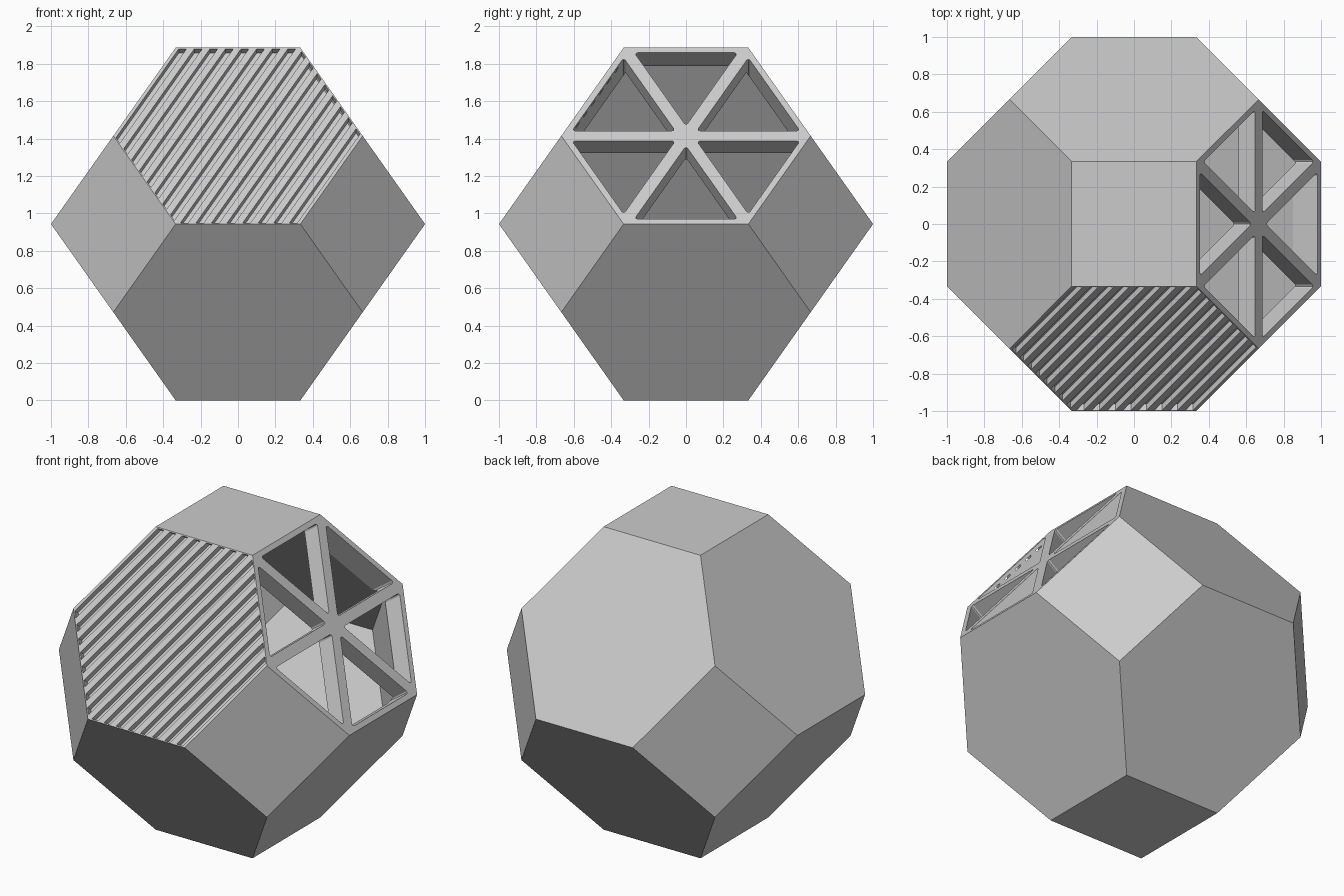
import bpy, bmesh
from math import sqrt, sin, cos, pi
from mathutils import Vector

if "Cube" in bpy.data.objects:
    bpy.data.objects.remove(bpy.data.objects["Cube"])

A = 2 / 3                    # edge length of the truncated octahedron
H = A * sqrt(2)              # half height
C = Vector((0, 0, H))


def to_object(bm, name):
    bmesh.ops.recalc_face_normals(bm, faces=bm.faces[:])
    me = bpy.data.meshes.new(name)
    bm.to_mesh(me)
    bm.free()
    ob = bpy.data.objects.new(name, me)
    bpy.context.collection.objects.link(ob)
    return ob


def solid(scale, cut=None):
    """Truncated octahedron as a hull, optionally trimmed by a plane."""
    pts = []
    for s in (-1, 1):
        for a in (-1, 1):
            for b in (-1, 1):
                pts += [(a / 3, b / 3, s * H), (a * A, b * A, s * H / 2)]
                if s == 1:
                    pts += [(a / 3, b, 0), (a, b / 3, 0)]
    bm = bmesh.new()
    for p in pts:
        bm.verts.new(C + Vector(p) * scale)
    bmesh.ops.convex_hull(bm, input=bm.verts[:])
    bmesh.ops.dissolve_limit(bm, angle_limit=0.01, verts=bm.verts[:], edges=bm.edges[:])
    if cut:
        geom = bm.verts[:] + bm.edges[:] + bm.faces[:]
        bmesh.ops.bisect_plane(bm, geom=geom, plane_co=cut[0], plane_no=cut[1], clear_outer=True)
        bmesh.ops.holes_fill(bm, edges=[e for e in bm.edges if e.is_boundary])
    return bm


def prisms(polys, centre, u, v, n, depth, name):
    """One cutter mesh made of prisms sunk into a face."""
    bm = bmesh.new()
    for poly in polys:
        rings = [[bm.verts.new(centre + u * x + v * y + n * h) for x, y in poly]
                 for h in (0.03, -depth)]
        k = len(poly)
        bm.faces.new(rings[0])
        bm.faces.new(rings[1][::-1])
        for i in range(k):
            j = (i + 1) % k
            bm.faces.new((rings[0][j], rings[0][i], rings[1][i], rings[1][j]))
    return to_object(bm, name)


def subtract(ob, cutter):
    m = ob.modifiers.new("cut", 'BOOLEAN')
    m.operation = 'DIFFERENCE'
    m.solver = 'EXACT'
    m.object = cutter
    bpy.context.view_layer.objects.active = ob
    bpy.ops.object.modifier_apply(modifier=m.name)
    bpy.data.objects.remove(cutter)


c, s = sqrt(2 / 3), sqrt(1 / 3)

# right upper face frame, and front upper face frame
r_c, r_n = Vector((A, 0, 1.5 * H)), Vector((c, 0, s))
r_u, r_v = Vector((0, 1, 0)), Vector((-s, 0, c))
f_c, f_n = Vector((0, -A, 1.5 * H)), Vector((0, -c, s))
f_u, f_v = Vector((1, 0, 0)), Vector((0, s, c))

# hollow body
body = to_object(solid(1), "faceted_shell")
subtract(body, to_object(solid(0.896, (r_c - r_n * 0.11, r_n)), "hollow"))

# six triangular windows with slightly rounded corners
inset, rad = 0.033, 0.01
windows = []
for k in range(6):
    mid = k * pi / 3 + pi / 6
    cx = A / sqrt(3)
    circum = A / sqrt(3) - 2 * inset - 2 * rad
    poly = []
    for j in range(3):
        t = mid + pi / 3 + j * 2 * pi / 3
        for d in (-pi / 3, 0, pi / 3):
            poly.append((cx * cos(mid) + circum * cos(t) + rad * cos(t + d),
                         cx * sin(mid) + circum * sin(t) + rad * sin(t + d)))
    windows.append(poly)
subtract(body, prisms(windows, r_c, r_u, r_v, r_n, 0.2, "windows"))

# sixteen diagonal grooves, clipped to the hexagon
along = f_u * 0.5 + f_v * sqrt(0.75)
across = f_u * sqrt(0.75) - f_v * 0.5
pitch = A * sqrt(3) / 16
grooves = []
for i in range(16):
    w0 = (i - 7.5) * pitch - pitch / 4
    w1 = w0 + pitch / 2
    l0, l1 = (A - 0.008 - abs(w) / sqrt(3) for w in (w0, w1))
    grooves.append([(-l0, w0), (l0, w0), (l1, w1), (-l1, w1)])
subtract(body, prisms(grooves, f_c, along, across, f_n, 0.04, "grooves"))
